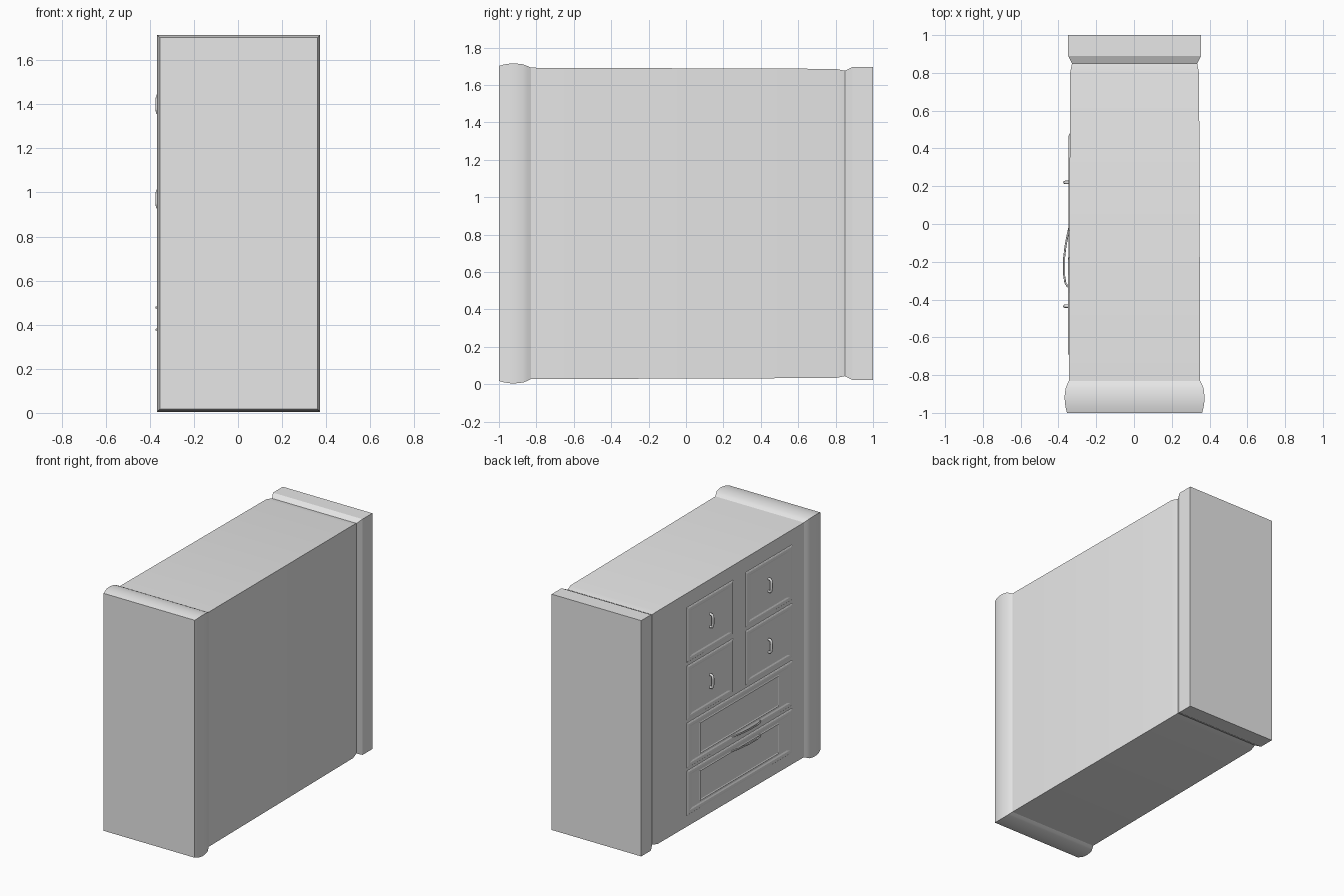
import bpy, bmesh, math

cube = bpy.data.objects.get("Cube")
if cube:
    bpy.data.objects.remove(cube, do_unlink=True)

grey = bpy.data.materials.new("plain_grey")
grey.use_nodes = True
grey.diffuse_color = (0.8, 0.8, 0.8, 1)
grey.node_tree.nodes["Principled BSDF"].inputs["Base Color"].default_value = (0.8, 0.8, 0.8, 1)

CX, CZ = 0.003, 0.86          # middle of the carcass
HX, HZ = 0.3475, 0.8325       # half width and half height


def wall(y):
    """x of the drawer side, which tapers slightly along y"""
    return CX - HX + 0.006 * (y + 0.83) / 1.63


def loft(name, rings, smooth=None):
    """Skin a row of four-cornered rings and cap both ends."""
    bm = bmesh.new()
    rows = [[bm.verts.new(p) for p in ring] for ring in rings]
    for a, b in zip(rows, rows[1:]):
        for i in range(4):
            j = (i + 1) % 4
            bm.faces.new((a[i], a[j], b[j], b[i]))
    bm.faces.new(rows[0])
    bm.faces.new(rows[-1])
    bmesh.ops.recalc_face_normals(bm, faces=bm.faces)
    mesh = bpy.data.meshes.new(name)
    bm.to_mesh(mesh)
    bm.free()
    mesh.materials.append(grey)
    ob = bpy.data.objects.new(name, mesh)
    bpy.context.collection.objects.link(ob)
    if smooth:
        bpy.ops.object.select_all(action='DESELECT')
        ob.select_set(True)
        bpy.context.view_layer.objects.active = ob
        bpy.ops.object.shade_smooth_by_angle(angle=math.radians(smooth))
    return ob


# Carcass: rounded cornice at one end, neck and square plinth at the other
profile = [(-1, .010), (-.97, .018), (-.94, .022), (-.91, .0225), (-.87, .018),
           (-.85, .010), (-.83, 0), (.8, -.006), (.85, -.016), (.89, .004), (1, .004)]
rings = []
for y, d in profile:
    x, z = HX + d, HZ + d
    rings.append([(CX + sx * x, y, CZ + sz * z)
                  for sx, sz in ((-1, -1), (1, -1), (1, 1), (-1, 1))])
loft("carcass", rings, 18)


def drawer(name, y0, y1, z0, z1, panel=False):
    """Drawer front with a raised rim, and a sunk panel on wide drawers."""
    steps = [(0, 0, -.004), (.006, .006, .003), (.014, .014, .006),
             (.03, .03, .006), (.06, .04, .002)]
    if panel:
        steps += [(.145, .05, .002), (.15, .055, -.001 + .006), (.16, .062, .001)]
    rings = []
    for iy, iz, h in steps:
        corners = ((y0 + iy, z0 + iz), (y1 - iy, z0 + iz),
                   (y1 - iy, z1 - iz), (y0 + iy, z1 - iz))
        rings.append([(wall(y) - h, y, z) for y, z in corners])
    loft(name, rings)


def handle(name, points, radius):
    """Bent round bar."""
    curve = bpy.data.curves.new(name, 'CURVE')
    curve.dimensions = '3D'
    curve.bevel_depth = radius
    curve.bevel_resolution = 2
    curve.use_fill_caps = True
    spline = curve.splines.new('POLY')
    spline.points.add(len(points) - 1)
    for p, co in zip(spline.points, points):
        p.co = (*co, 1)
    curve.materials.append(grey)
    ob = bpy.data.objects.new(name, curve)
    bpy.context.collection.objects.link(ob)


# Four small drawers with upright handles
for col, yc in (("back", .22), ("front", -.435)):
    for row, z0, z1 in (("upper", 1.195, 1.59), ("lower", .785, 1.175)):
        drawer(f"{row}_{col}_drawer", yc - .262, yc + .262, z0, z1)
        zc = 1.40 if row == "upper" else .97
        arch = ((-.338, -.045), (-.357, -.044), (-.364, -.036), (-.366, -.015),
                (-.366, .015), (-.364, .036), (-.357, .044), (-.338, .045))
        handle(f"{row}_{col}_handle", [(x, yc, zc + z) for x, z in arch], .009)

# Two wide drawers with long curved pulls
bow = ((-.338, 0), (-.352, -.06), (-.363, -.12), (-.37, -.18), (-.37, -.27),
       (-.364, -.31), (-.352, -.33), (-.338, -.335))
for row, z0, z1, zh in (("upper", .445, .77, .478), ("lower", .11, .43, .378)):
    drawer(f"{row}_wide_drawer", -.697, .482, z0, z1, True)
    handle(f"{row}_wide_handle", [(x, y, zh) for x, y in bow], .005)
